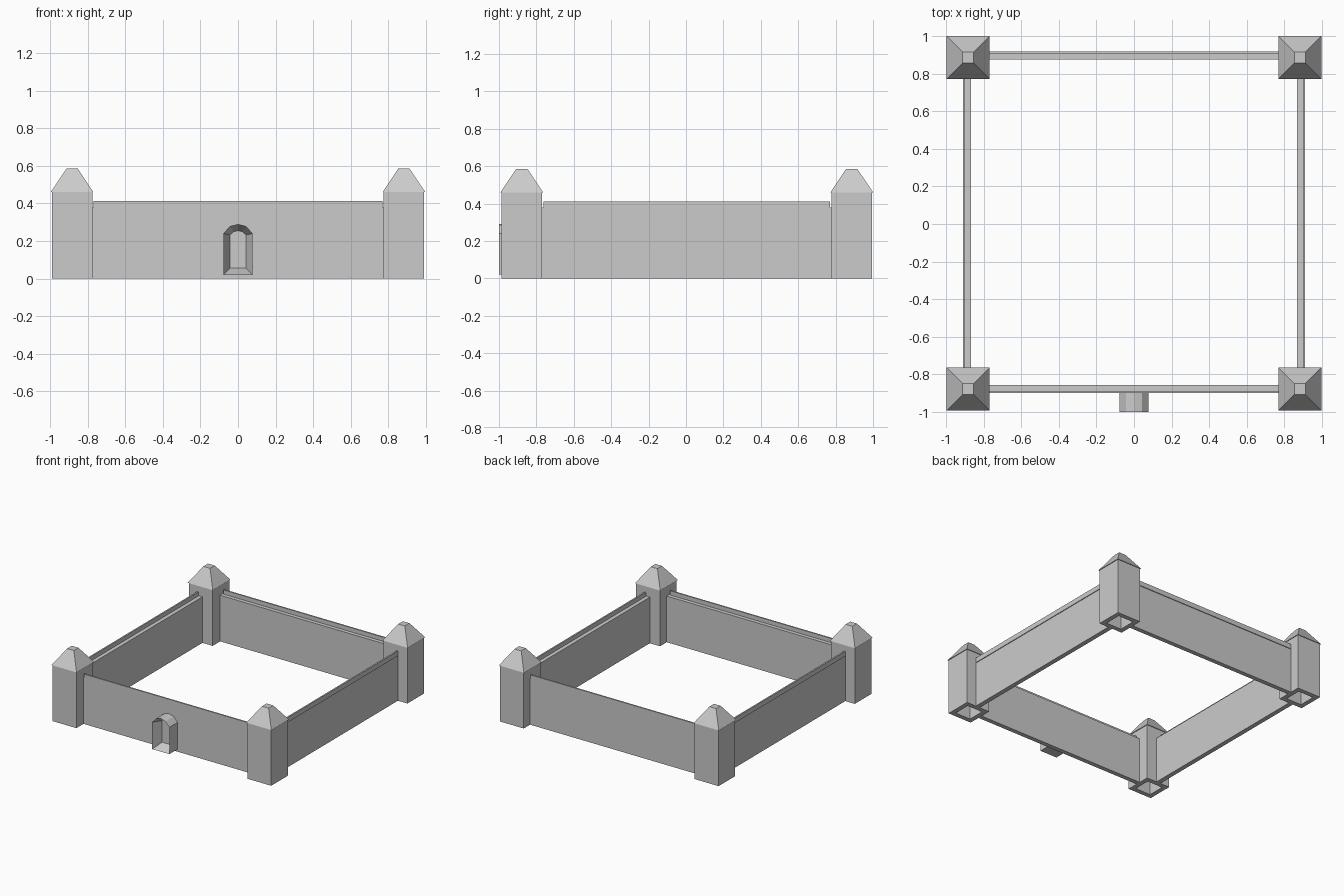
import bpy, bmesh
from mathutils import Vector

if "Cube" in bpy.data.objects:
    bpy.data.objects.remove(bpy.data.objects["Cube"])


def loft(name, rings):
    """Closed mesh skinned through equal-length rings, capped at both ends."""
    bm = bmesh.new()
    loops = [[bm.verts.new(p) for p in ring] for ring in rings]
    n = len(loops[0])
    for a, b in zip(loops, loops[1:]):
        for i in range(n):
            j = (i + 1) % n
            bm.faces.new((a[i], a[j], b[j], b[i]))
    bm.faces.new(loops[0])
    bm.faces.new(loops[-1])
    bmesh.ops.recalc_face_normals(bm, faces=bm.faces)
    me = bpy.data.meshes.new(name)
    bm.to_mesh(me)
    bm.free()
    ob = bpy.data.objects.new(name, me)
    bpy.context.collection.objects.link(ob)
    return ob


def square(c, h, z):
    return [Vector((c[0] + sx * h, c[1] + sy * h, z))
            for sx, sy in ((-1, -1), (1, -1), (1, 1), (-1, 1))]


def box(name, x0, x1, y0, y1, z0, z1):
    corners = ((x0, y0), (x1, y0), (x1, y1), (x0, y1))
    return loft(name, [[Vector((x, y, z)) for x, y in corners] for z in (z0, z1)])


FRONT, BACK, SIDE = -0.878, 0.886, 0.883
BODY, HOLLOW, EAVE, TIP = 0.108, 0.07, 0.114, 0.03
WALL_TOP, RAIL_TOP = 0.378, 0.412

# corner towers: hollow body with overhanging cut-off pyramid roof
for side, sx in (("left", -1), ("right", 1)):
    for end, y in (("front", FRONT), ("back", BACK)):
        c = (sx * SIDE, y)
        loft(f"tower_{end}_{side}", [
            square(c, h, z) for h, z in (
                (HOLLOW, 0.455), (HOLLOW, 0), (BODY, 0),
                (BODY, 0.46), (EAVE, 0.46), (TIP, 0.585))])

# walls with a thin parapet overhanging the outer edge
L = SIDE - BODY
for name, inner, s in (("front", 0.857, -1), ("back", 0.875, 1)):
    ys = sorted((s * inner, s * (inner + 0.037)))
    box(f"wall_{name}", -L, L, *ys, 0, WALL_TOP)
    ys = sorted((s * (inner + 0.031), s * (inner + 0.043)))
    box(f"parapet_{name}", -L + 0.007, L - 0.007, *ys, WALL_TOP - 0.006, RAIL_TOP)

Y0, Y1 = FRONT + BODY, BACK - BODY
for name, s in (("left", -1), ("right", 1)):
    xs = sorted((s * 0.867, s * 0.905))
    box(f"wall_{name}", *xs, Y0, Y1, 0, WALL_TOP)
    xs = sorted((s * 0.899, s * 0.911))
    box(f"parapet_{name}", *xs, Y0 + 0.007, Y1 - 0.007, WALL_TOP - 0.006, RAIL_TOP)


# arched gate: prism with a tapering recess
def arch(w, bottom, spring, top, y):
    half = [(w, bottom), (w, spring), (w * 0.55, spring + (top - spring) * 0.78)]
    pts = half + [(0, top)] + [(-x, z) for x, z in reversed(half)]
    return [Vector((x, y, z)) for x, z in pts]


loft("gate", [arch(0.043, 0.055, 0.232, 0.255, -0.92),
              arch(0.078, 0.02, 0.24, 0.29, -1.0),
              arch(0.078, 0.02, 0.24, 0.29, -0.885)])
